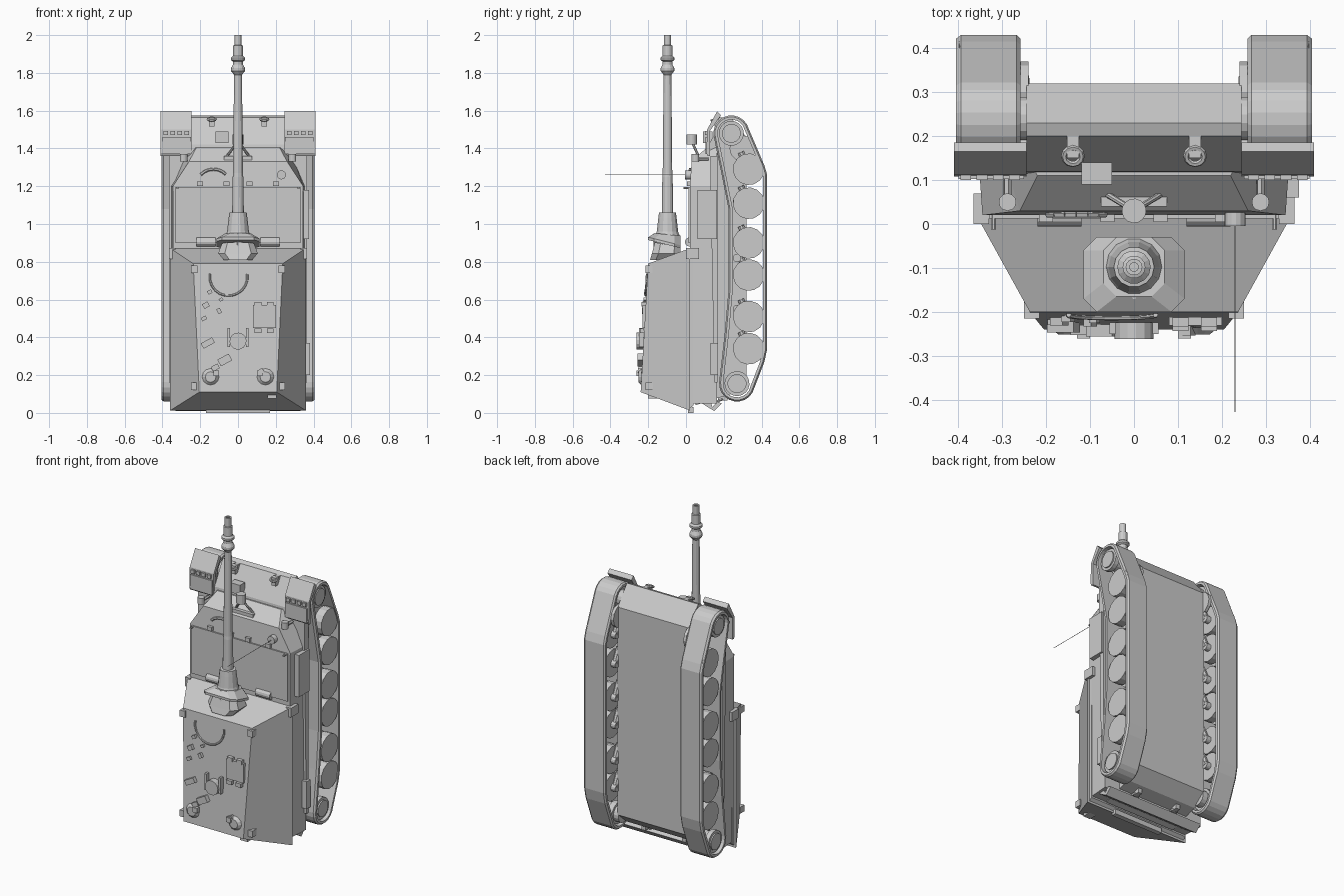
import bpy, bmesh
from math import sin, cos, pi, radians
from mathutils import Vector

if "Cube" in bpy.data.objects:
    bpy.data.objects.remove(bpy.data.objects["Cube"])


def loft(name, rings, closed=False):
    """Skin rings of 3D points; cap the ends unless the loop is closed."""
    bm = bmesh.new()
    vs = [[bm.verts.new(p) for p in r] for r in rings]
    n = len(vs[0])
    for i in range(len(vs) if closed else len(vs) - 1):
        a, b = vs[i], vs[(i + 1) % len(vs)]
        for j in range(n):
            bm.faces.new((a[j], a[(j + 1) % n], b[(j + 1) % n], b[j]))
    if not closed:
        bm.faces.new(vs[0])
        bm.faces.new(vs[-1])
    bmesh.ops.recalc_face_normals(bm, faces=bm.faces)
    me = bpy.data.meshes.new(name)
    bm.to_mesh(me)
    bm.free()
    ob = bpy.data.objects.new(name, me)
    bpy.context.collection.objects.link(ob)
    return ob


def prism(name, yz, x0, x1):
    return loft(name, [[(x, y, z) for y, z in yz] for x in (x0, x1)])


def box(name, x0, x1, y0, y1, z0, z1):
    return prism(name, [(y0, z0), (y1, z0), (y1, z1), (y0, z1)], x0, x1)


def rod(name, p, q, r, r2=None, n=12):
    """Cylinder or cone between two points."""
    p, q = Vector(p), Vector(q)
    u = (q - p).orthogonal().normalized()
    v = (q - p).normalized().cross(u)
    ang = [2 * pi * (i + .5) / n for i in range(n)]
    return loft(name, [[c + (u * cos(a) + v * sin(a)) * s for a in ang]
                       for c, s in ((p, r), (q, r if r2 is None else r2))])


def roof(z):
    return -.20 - .04 * (.80 - z) / .69


# Lower hull between the tracks
prism("lower_hull", [(.10, 1.25), (.12, 1.42), (.20, 1.565), (.23, 1.575), (.32, 1.46), (.32, .17),
                     (.24, .10), (.14, .07), (.05, .04), (.05, .5)], -.245, .245)
# Upper hull with tapered nose
def section(z, xt, yt, xb):
    return [(-xt, yt, z), (xt, yt, z), (xb, .165, z), (-xb, .165, z)]
loft("upper_hull", [section(.05, .34, .02, .35), section(1.20, .345, .02, .355)])
loft("hull_nose", [section(1.20, .345, .02, .355), section(1.33, .26, .03, .30), section(1.405, .22, .11, .25)])
box("engine_hatch", -.33, .33, .012, .03, .90, 1.195)
prism("rear_flap", [(.05, .075), (.10, .04), (.15, .01), (.19, .05), (.165, .06), (.14, .03), (.12, .09)], -.33, .33)

# Turret
def plate(y0, y1, x0, x1, z0, z1):
    return [(-x0, y0, z0), (x0, y0, z0), (x1, y1, z1), (-x1, y1, z1)]
loft("turret", [plate(.022, .022, .36, .36, .012, .872), plate(roof(.11), roof(.79), .205, .237, .11, .79)])
box("turret_base_lip", -.17, .17, .01, .04, 0, .03)
prism("turret_bottom_lip", [(.015, .02), (.04, .04), (.04, .86), (.015, .868)], -.345, .345)

# Gun mantlet and barrel
def oct_ring(z, hx, y0, y1, c, tilt=0):
    pts = [(-hx + c, y0), (hx - c, y0), (hx, y0 + c), (hx, y1 - c),
           (hx - c, y1), (-hx + c, y1), (-hx, y1 - c), (-hx, y0 + c)]
    return [(x, y, z - tilt * (y + .1)) for x, y in pts]
loft("mantlet", [oct_ring(.81, .075, -.19, -.04, .03), oct_ring(.845, .105, -.18, -.03, .035),
                 oct_ring(.89, .085, -.165, -.03, .03, .2)])
loft("mantlet_plate", [oct_ring(.89, .115, -.20, -.03, .03, .25), oct_ring(.905, .115, -.20, -.03, .03, .25),
                       oct_ring(.945, .07, -.165, -.03, .03, .1)])
gun = [(.85, .06), (.94, .065), (.96, .058), (1.03, .05), (1.06, .046), (1.062, .031), (1.25, .028), (1.27, .026),
       (1.79, .021), (1.81, .037), (1.825, .037), (1.845, .026), (1.86, .026), (1.868, .038), (1.88, .038),
       (1.89, .026), (1.945, .026), (1.947, .019), (2.0, .019), (2.0, .010), (1.95, .010)]
loft("gun_barrel", [[(r * cos(2 * pi * i / 14), -.098 + r * sin(2 * pi * i / 14), z) for i in range(14)]
                    for z, r in gun])
rod("gun_sight", (0, -.165, .88), (0, -.165, .95), .006, n=6)

# Track outline: sprocket arc, ground run, idler arc, return run
SPR, IDL, R = (.24, 1.48), (.27, .155), .095
def arc(c, a0, a1, n=9):
    return [(c[0] + R * cos(radians(a0 + (a1 - a0) * i / n)), c[1] + R * sin(radians(a0 + (a1 - a0) * i / n)))
            for i in range(n + 1)]
path = (arc(SPR, 185, 30) + [(.415, 1.31), (.43, 1.26), (.43, .34), (.415, .27)] + arc(IDL, -30, -185)
        + [(.205, .42), (.225, .65), (.225, 1.08), (.185, 1.28)])

for s, side in ((-1, "left"), (1, "right")):
    # Track belt
    prof = [(.258, .022), (.258, .008), (.267, 0), (.394, 0), (.405, .008), (.405, .022)]
    rings = []
    for i, (y, z) in enumerate(path):
        a, b = path[i - 1], path[(i + 1) % len(path)]
        t = Vector((b[0] - a[0], b[1] - a[1])).normalized()
        rings.append([(s * x, y + t.y * d, z - t.x * d) for x, d in prof])
    loft("track_" + side, rings, True)
    # Road wheels and swing arms
    for z in (1.29, 1.11, .90, .73, .51, .34):
        for x0, x1 in ((.27, .315), (.345, .398)):
            rod("road_wheel_" + side, (s * x0, .332, z), (s * x1, .332, z), .084, n=14)
        rod("wheel_axle_" + side, (s * .24, .332, z), (s * .37, .332, z), .022)
        rod("swing_arm_" + side, (s * .255, .33, z), (s * .255, .29, z + .09), .018, n=8)
    # Drive sprocket and idler
    for nm, (y, z) in (("sprocket_", SPR), ("idler_", IDL)):
        for x0, x1 in ((.275, .31), (.36, .388)):
            rod(nm + side, (s * x0, y, z), (s * x1, y, z), .066, n=18)
        rod(nm + "hub_" + side, (s * .24, y, z), (s * .396, y, z), .05, n=16)
    rod("final_drive_" + side, (s * .24, .30, 1.40), (s * .258, .30, 1.40), .07)
    for z in (.55, .82, 1.12):
        rod("return_roller_" + side, (s * .24, .27, z), (s * .36, .27, z), .022)
    # Front mudguard with side lip and bracket teeth
    prism("mudguard_" + side, [(.115, 1.36), (.108, 1.375), (.112, 1.50), (.165, 1.597), (.185, 1.575),
                               (.178, 1.565), (.128, 1.495), (.128, 1.36)], s * .245, s * .41)
    for i in range(4):
        box("mudguard_hinge_" + side, s * (.26 + i * .037), s * (.284 + i * .037), .10, .116, 1.47, 1.492)
    box("mudguard_panel_" + side, s * .25, s * .40, .102, .118, 1.37, 1.46)
    prism("fender_strip_" + side, [(.15, .16), (.168, .16), (.168, 1.36), (.13, 1.36), (.13, 1.2)], s * .25, s * .365)
    # Headlight
    rod("headlight_" + side, (s * .288, .05, 1.33), (s * .288, .05, 1.37), .02)
    rod("headlight_post_" + side, (s * .288, .12, 1.345), (s * .288, .06, 1.345), .009, n=6)
    # Tow shackles on the front and rear
    for zb, d, yb in ((1.535, 1, .18), (.085, -1, .20)):
        box("tow_lug_" + side, s * .125, s * .153, yb - .03, yb + .02, zb - .02, zb + .03)
        bpy.ops.mesh.primitive_torus_add(major_radius=.02, minor_radius=.007, major_segments=12, minor_segments=6,
                                         location=(s * .139, yb - .025, zb + d * .02), rotation=(radians(20), 0, 0))
        bpy.context.object.name = "tow_shackle_" + side
    # Turret corner boxes, launchers, roof domes and grab rail
    box("turret_corner_" + side, s * .33, s * .365, 0, .07, .815, .872)
    for z in (.14, .76):
        box("lift_lug_" + side, s * .215, s * .25, -.215, -.175, z - .02, z + .02)
    rod("roof_dome_" + side, (s * .145, roof(.19), .19), (s * .145, roof(.19) - .016, .19), .045, .028)
    box("dome_cap_" + side, s * .10, s * .13, roof(.2) - .026, roof(.2), .195, .225)
    # Travel lock legs
    rod("travel_lock_leg_" + side, (s * .065, .07, 1.35), (0, .03, 1.44), .007, n=8)
    # Rolled covers on the rear deck
    rod("deck_roll_" + side, (s * .12, .018, .905), (s * .22, .018, .905), .024)
    # Deck fittings
    for x in (.06, .20):
        box("deck_hinge_" + side, s * (x - .016), s * (x + .016), .005, .03, 1.20, 1.225)
    rod("nose_bolt_" + side, (s * .32, -.012, 1.19), (s * .32, .03, 1.19), .006, n=8)

rod("travel_lock_ring", (0, .03, 1.42), (0, .03, 1.475), .028, n=14)
box("travel_lock_base", -.075, .075, .04, .085, 1.34, 1.36)
box("driver_periscope", -.12, -.05, .09, .14, 1.43, 1.49)

# Driver hatch arc on the nose
for i in range(6):
    a, b = (radians(40 + 17 * (i + k)) for k in (0, 1))
    rod("driver_hatch_rim", (-.13 + .085 * cos(a), .022, 1.215 + .075 * sin(a)),
        (-.13 + .085 * cos(b), .022, 1.215 + .075 * sin(b)), .008, n=6)
# Whip antenna
rod("antenna_base", (.23, .03, 1.26), (.23, -.005, 1.26), .024, n=14)
rod("antenna", (.23, 0, 1.26), (.23, -.428, 1.26), .0015, n=5)
# Side stowage panels
box("side_panel", .345, .376, .06, .165, .92, 1.18)
prism("side_step", [(.13, .2), (.17, .2), (.17, .37), (.13, .37)], .33, .38)

# Cupola rim on the turret roof
for i in range(11):
    a, b = (radians(170 + 18 * (i + k)) for k in (0, 1))
    p, q = ((-.05 + .1 * cos(t), roof(.72 + .1 * sin(t)) - .003, .72 + .1 * sin(t)) for t in (a, b))
    rod("cupola_rim", p, q, .006, n=6)
# Gunner hatch with hinges
box("roof_hatch", .08, .20, roof(.51) - .014, roof(.51) + .01, .45, .57)
for x in (.10, .165):
    for z in (.435, .575):
        box("hatch_hinge", x - .012, x + .024, roof(z) - .022, roof(z), z - .012, z + .012)
# Roof sight drum and its bracket
rod("sight_drum", (0, roof(.38), .38), (0, -.262, .38), .045, n=14)
for sx in (-1, 1):
    box("sight_bracket", sx * .042, sx * .056, -.25, roof(.38), .35, .45)
# Small roof fittings: x, z, half-width, half-depth, height
for x, z, w, d, h in ((-.15, .64, .012, .01, .014), (-.17, .57, .016, .014, .018), (-.10, .54, .01, .014, .018),
                      (-.18, .50, .014, .01, .012), (-.09, .60, .01, .008, .014), (-.16, .37, .034, .016, .022),
                      (-.07, .28, .034, .02, .026), (-.12, .24, .02, .014, .02), (.18, .15, .02, .014, -.01),
                      (.12, .22, .016, .012, .02)):
    fit = prism("roof_fitting", [(-h, -d), (.012, -d), (.012, d), (-h, d)], -w, w)
    fit.location = (x, roof(z), z)
    fit.rotation_euler = (0, -.5, 0)
box("rear_stowage_clip", .155, .205, -.20, -.12, .075, .11)
